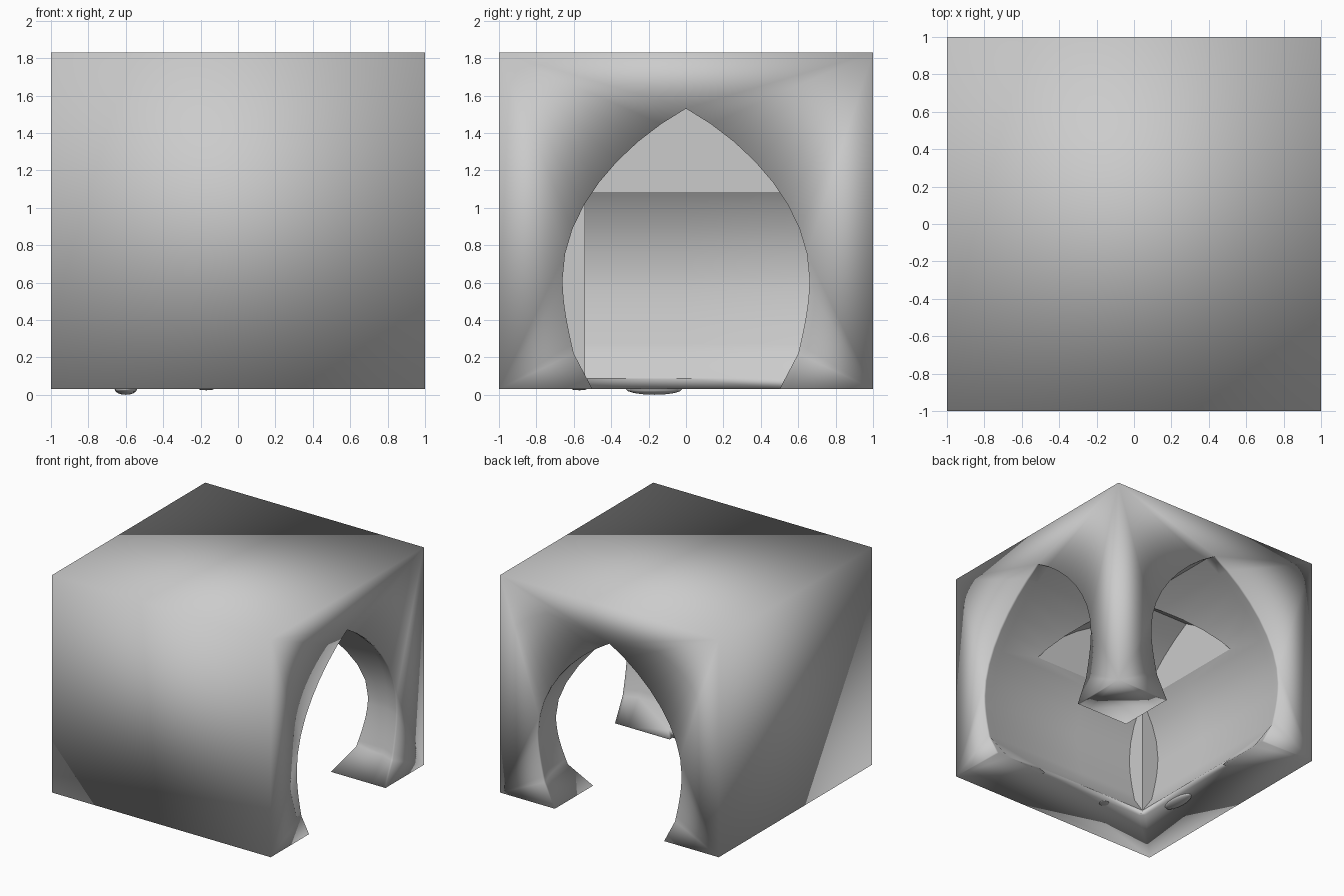
import bpy, bmesh
from mathutils import Vector
from mathutils.geometry import interpolate_bezier

if "Cube" in bpy.data.objects:
    bpy.data.objects.remove(bpy.data.objects["Cube"], do_unlink=True)

BASE, TOP = 0.03, 1.83
END = -0.54  # where each passage stops inside the block


def curve(*points):
    return [(p.x, p.y) for p in interpolate_bezier(*[Vector(p) for p in points], 9)]


# Half outline of the pointed horseshoe arch: (half width, height)
FOOT = [(0.46, -0.05), (0.50, BASE)]
LOWER = curve((0.60, 0.22), (0.63, 0.35), (0.66, 0.48), (0.66, 0.62))
UPPER = curve((0.66, 0.62), (0.66, 0.98), (0.36, 1.33), (0, 1.53))


def outline(half):
    return half + [(-w, z) for w, z in reversed(half[:-1])]


# The passage is a little roomier than the rim of its mouth
RIM = outline(FOOT + LOWER + UPPER[1:])
ROOM = outline(FOOT + [(w * 1.06, z * 1.015) for w, z in LOWER + UPPER[1:]])
STATIONS = [(END, ROOM), (0, ROOM), (0.88, ROOM), (0.98, RIM), (1.2, RIM)]


def link(name, bm):
    bmesh.ops.recalc_face_normals(bm, faces=bm.faces)
    mesh = bpy.data.meshes.new(name)
    bm.to_mesh(mesh)
    bm.free()
    obj = bpy.data.objects.new(name, mesh)
    bpy.context.collection.objects.link(obj)
    return obj


def passage(name, along_x):
    """Arched tunnel running out through one side of the block."""
    bm = bmesh.new()
    rings = [[bm.verts.new((s, w, z) if along_x else (w, s, z)) for w, z in arch]
             for s, arch in STATIONS]
    n = len(RIM)
    for a, b in zip(rings, rings[1:]):
        for i in range(n):
            j = (i + 1) % n
            bm.faces.new((a[i], a[j], b[j], b[i]))
    bm.faces.new(rings[0])
    bm.faces.new(rings[-1])
    obj = link(name, bm)
    obj.hide_render = True
    return obj


def lip(name, location, scale):
    """Small rounded spill under a wall."""
    bpy.ops.mesh.primitive_uv_sphere_add(segments=16, ring_count=8, radius=1, location=location)
    obj = bpy.context.object
    obj.name = name
    obj.scale = scale
    bpy.ops.object.shade_smooth()


# Solid block
bm = bmesh.new()
bmesh.ops.create_cube(bm, size=2)
for v in bm.verts:
    v.co.z = TOP if v.co.z > 0 else BASE
block = link("arched_corner_block", bm)

# Two crossing passages, open at the +x and +y sides
cutters = [passage("side_passage_cutter", True), passage("back_passage_cutter", False)]
for cutter in cutters:
    mod = block.modifiers.new(cutter.name, "BOOLEAN")
    mod.operation = "DIFFERENCE"
    mod.solver = "EXACT"
    mod.object = cutter
bpy.context.view_layer.update()
result = block.evaluated_get(bpy.context.evaluated_depsgraph_get())
carved = bpy.data.meshes.new_from_object(result)
block.modifiers.clear()
block.data = carved
for cutter in cutters:
    bpy.data.objects.remove(cutter, do_unlink=True)


# Soft shading outside, crisp creases where the vaults meet inside
def inside(v):
    return max(abs(v.co.x), abs(v.co.y)) < 0.99 and v.co.z > BASE + 0.01


bm = bmesh.new()
bm.from_mesh(carved)
bmesh.ops.remove_doubles(bm, verts=bm.verts, dist=0.0005)
bmesh.ops.triangulate(bm, faces=bm.faces)
for f in bm.faces:
    f.smooth = True
for e in bm.edges:
    crease = all(inside(v) for v in e.verts) and e.calc_face_angle(0) > 0.6
    e.smooth = not crease
bm.to_mesh(carved)
bm.free()

# Slight spills below the walls
lip("wall_spill", (-0.60, -0.17, BASE), (0.06, 0.15, 0.03))
lip("front_spill", (-0.17, -0.57, BASE), (0.04, 0.04, 0.006))
